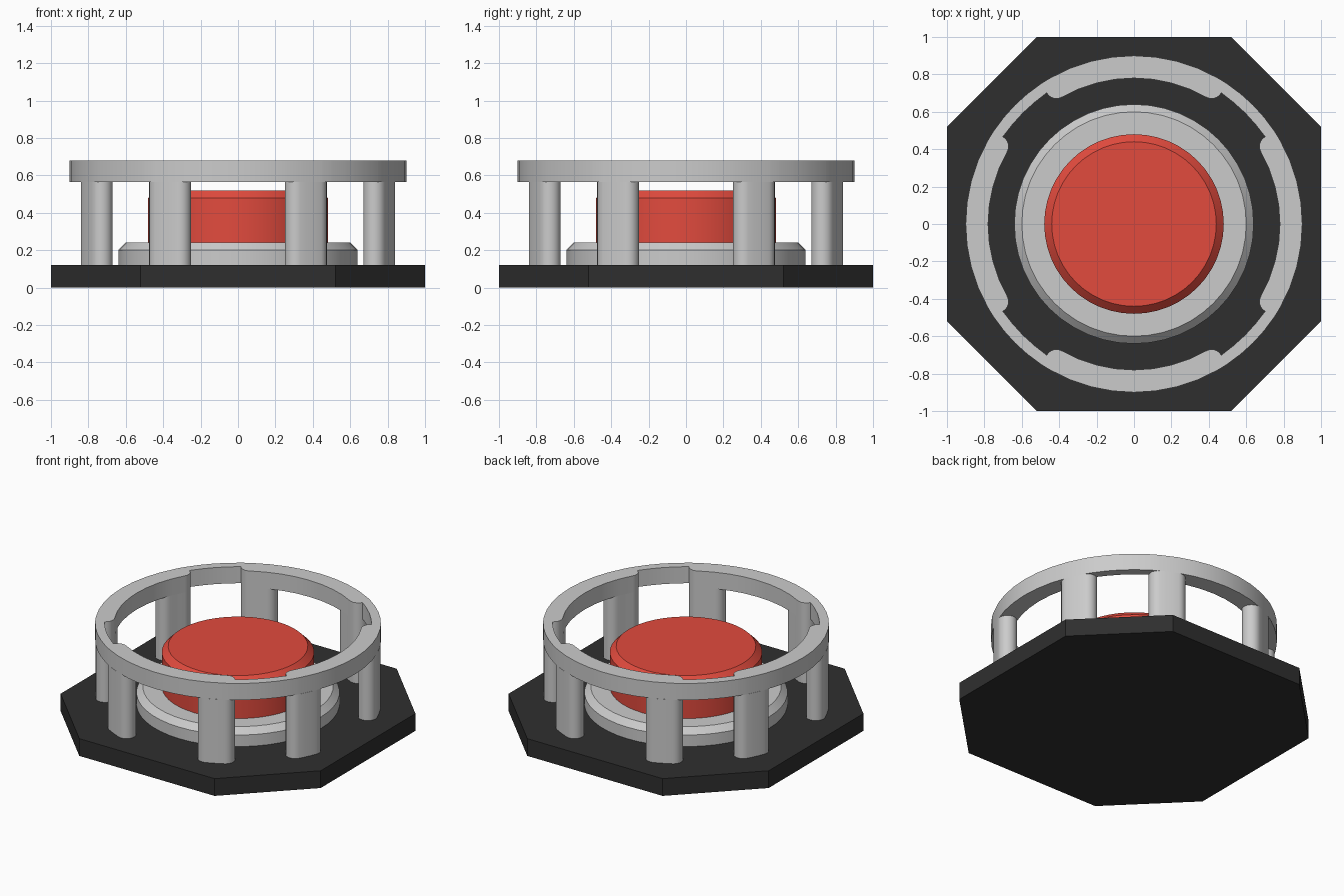
import bpy, bmesh
from math import cos, sin, radians, atan2, hypot, pi

if "Cube" in bpy.data.objects:
    bpy.data.objects.remove(bpy.data.objects["Cube"])

R_IN, R_MID, R_OUT = 0.78, 0.84, 0.90
CAP = (R_OUT - R_IN) / 2
A0, A1 = radians(21.7), radians(29.6)   # post arc, measured from each axis


def material(name, colour):
    m = bpy.data.materials.new(name)
    m.diffuse_color = (*colour, 1)
    m.use_nodes = True
    m.node_tree.nodes["Principled BSDF"].inputs["Base Color"].default_value = m.diffuse_color
    return m


def finish(bm, name, mat=None):
    bmesh.ops.recalc_face_normals(bm, faces=bm.faces)
    me = bpy.data.meshes.new(name)
    bm.to_mesh(me)
    bm.free()
    ob = bpy.data.objects.new(name, me)
    bpy.context.collection.objects.link(ob)
    if mat:
        me.materials.append(mat)
    bpy.ops.object.select_all(action='DESELECT')
    ob.select_set(True)
    bpy.context.view_layer.objects.active = ob
    bpy.ops.object.shade_smooth_by_angle(angle=radians(30))
    return ob


def prism(name, outline, z0, z1, mat=None):
    bm = bmesh.new()
    lo = [bm.verts.new((x, y, z0)) for x, y in outline]
    hi = [bm.verts.new((x, y, z1)) for x, y in outline]
    bm.faces.new(lo)
    bm.faces.new(hi)
    n = len(outline)
    for i in range(n):
        j = (i + 1) % n
        bm.faces.new((lo[i], lo[j], hi[j], hi[i]))
    return finish(bm, name, mat)


def disc(name, profile, sides, mat=None):
    """Closed turned solid from (radius, z) pairs."""
    bm = bmesh.new()
    rings = [[bm.verts.new((r * cos(2 * pi * i / sides), r * sin(2 * pi * i / sides), z))
              for i in range(sides)] for r, z in profile]
    bm.faces.new(rings[0])
    bm.faces.new(rings[-1])
    for a, b in zip(rings, rings[1:]):
        for i in range(sides):
            j = (i + 1) % sides
            bm.faces.new((a[i], a[j], b[j], b[i]))
    return finish(bm, name, mat)


def polar(r, a):
    return r * cos(a), r * sin(a)


def arc(r, a, b, n):
    return [polar(r, a + (b - a) * i / n) for i in range(n + 1)]


def cap(a, start, end, n):
    """Rounded end centred on the middle radius at angle a."""
    cx, cy = polar(R_MID, a)
    return [(cx + CAP * cos(a + start + (end - start) * i / n),
             cy + CAP * sin(a + start + (end - start) * i / n)) for i in range(n + 1)]


black = material("black", (0.028, 0.028, 0.028))
red = material("red", (0.76, 0.07, 0.048))

# Octagonal base plate
c = 0.52
prism("base_plate", [(1, -c), (1, c), (c, 1), (-c, 1), (-1, c), (-1, -c), (-c, -1), (c, -1)],
      0, 0.12, black)

# Collar and push button
disc("collar", [(0.64, 0.12), (0.64, 0.20), (0.60, 0.24)], 48)
disc("button", [(0.48, 0.20), (0.48, 0.48), (0.44, 0.52)], 48, red)

# Eight curved posts with rounded ends, mirrored about each axis
for k in range(4):
    for s in (-1, 1):
        mid = k * pi / 2
        a, b = sorted((mid + s * A0, mid + s * A1))
        outline = (arc(R_OUT, a, b, 3) + cap(b, 0, pi, 12)[1:-1]
                   + arc(R_IN, b, a, 3) + cap(a, pi, 2 * pi, 12)[1:-1])
        prism(f"post_{k * 2 + (s > 0) + 1}", outline, 0.12, 0.565)

# Guard ring, thinner on the diagonals
inner = []
for k in range(4):
    m = k * pi / 2
    inner += cap(m - A1, -pi / 2, -pi, 6)[:-1]
    inner += arc(R_IN, m - A1, m + A1, 8)
    inner += cap(m + A1, pi, pi / 2, 6)[1:]
    d = radians(33.7)
    inner += arc(R_MID, m + d, m + pi / 2 - d, 4)[1:-1]
bm = bmesh.new()
cols = []
for x, y in inner:
    ox, oy = polar(R_OUT, atan2(y, x))
    cols.append([bm.verts.new(p) for p in
                 ((x, y, 0.565), (ox, oy, 0.565), (ox, oy, 0.68), (x, y, 0.68))])
for i, p in enumerate(cols):
    q = cols[(i + 1) % len(cols)]
    for j in range(4):
        bm.faces.new((p[j], q[j], q[(j + 1) % 4], p[(j + 1) % 4]))
finish(bm, "guard_ring")
